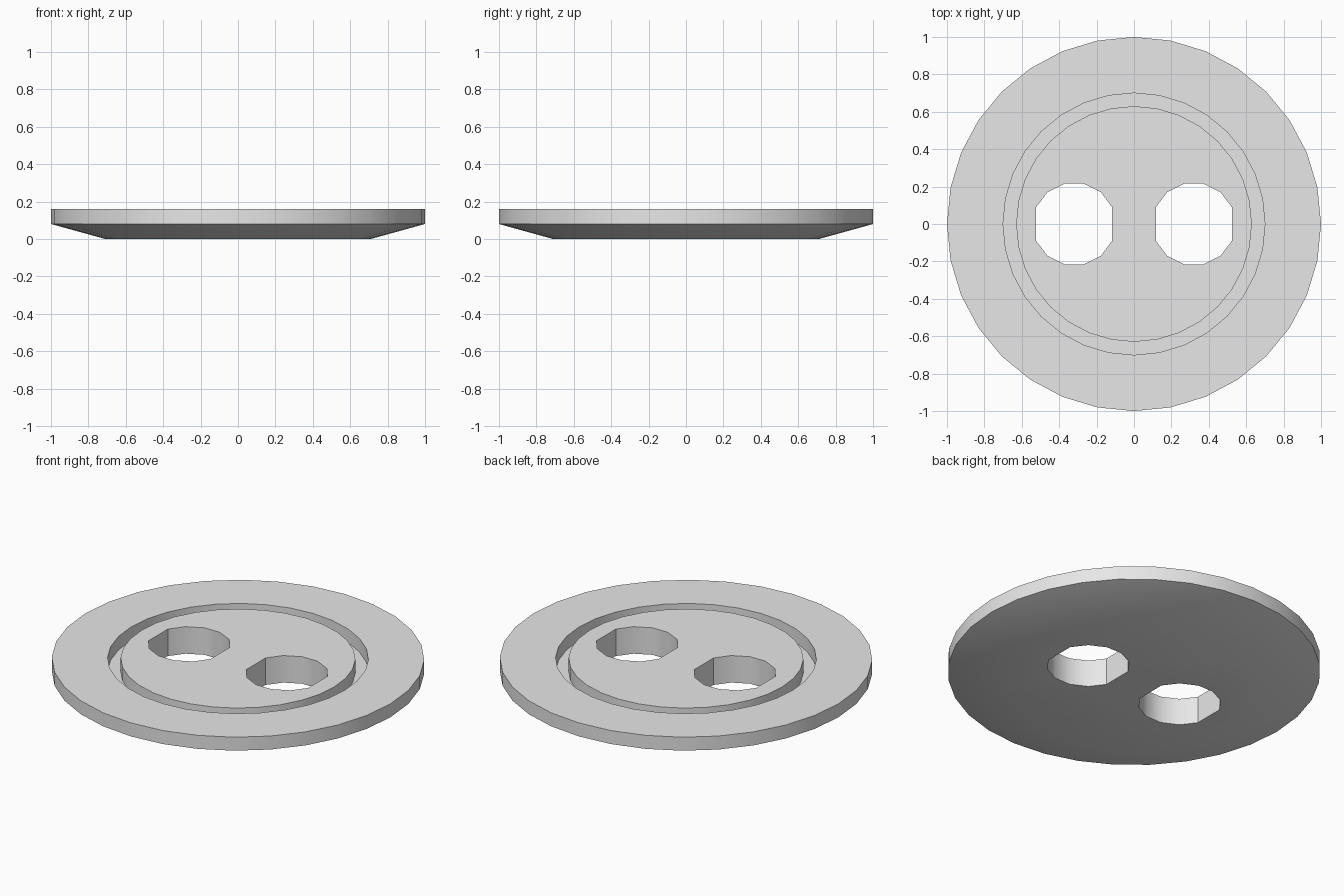
import bpy, bmesh
from math import sin, cos, pi, radians

if "Cube" in bpy.data.objects:
    bpy.data.objects.remove(bpy.data.objects["Cube"], do_unlink=True)

grey = bpy.data.materials.new("light grey")
grey.use_nodes = True
colour = (0.8, 0.8, 0.8, 1)
grey.diffuse_color = colour
for node in grey.node_tree.nodes:
    if node.type == 'BSDF_PRINCIPLED':
        node.inputs["Base Color"].default_value = colour


def loft(name, rings):
    """Join equal rings of points with quads and cap both ends."""
    bm = bmesh.new()
    loops = [[bm.verts.new(p) for p in ring] for ring in rings]
    for a, b in zip(loops, loops[1:]):
        for i in range(len(a)):
            j = (i + 1) % len(a)
            bm.faces.new((a[i], a[j], b[j], b[i]))
    bm.faces.new(loops[0][::-1])
    bm.faces.new(loops[-1])
    bmesh.ops.recalc_face_normals(bm, faces=bm.faces)
    mesh = bpy.data.meshes.new(name)
    bm.to_mesh(mesh)
    bm.free()
    mesh.materials.append(grey)
    obj = bpy.data.objects.new(name, mesh)
    bpy.context.collection.objects.link(obj)
    return obj


def circle(r, z, sides=32):
    return [(r * cos(2 * pi * i / sides), r * sin(2 * pi * i / sides), z)
            for i in range(sides)]


# Button body: bevelled underside, rim, ring groove and raised centre
profile = [(0.71, 0), (1, 0.08), (1, 0.16), (0.7, 0.16),
           (0.7, 0.08), (0.63, 0.08), (0.63, 0.16)]
button = loft("button", [circle(r, z) for r, z in profile])

# Thread holes: rounded, with a wider flat on the left and right sides
quarter = [24, 50, 77]
half = quarter + [180 - a for a in reversed(quarter)]
angles = [radians(a) for a in half + [a + 180 for a in half]]
bpy.context.view_layer.objects.active = button
for side, x in (("left", 0.32), ("right", -0.32)):
    rings = [[(x + 0.222 * cos(a), 0.222 * sin(a), z) for a in angles]
             for z in (-0.1, 0.3)]
    cutter = loft(side + "_hole_cutter", rings)
    cutter.hide_render = True
    cut = button.modifiers.new(side + "_hole", 'BOOLEAN')
    cut.operation = 'DIFFERENCE'
    cut.solver = 'EXACT'
    cut.object = cutter
    bpy.ops.object.modifier_apply(modifier=cut.name)
    bpy.data.objects.remove(cutter, do_unlink=True)

# Smooth round walls, crisp rims
bpy.ops.object.select_all(action='DESELECT')
button.select_set(True)
bpy.ops.object.shade_smooth_by_angle(angle=radians(30))
